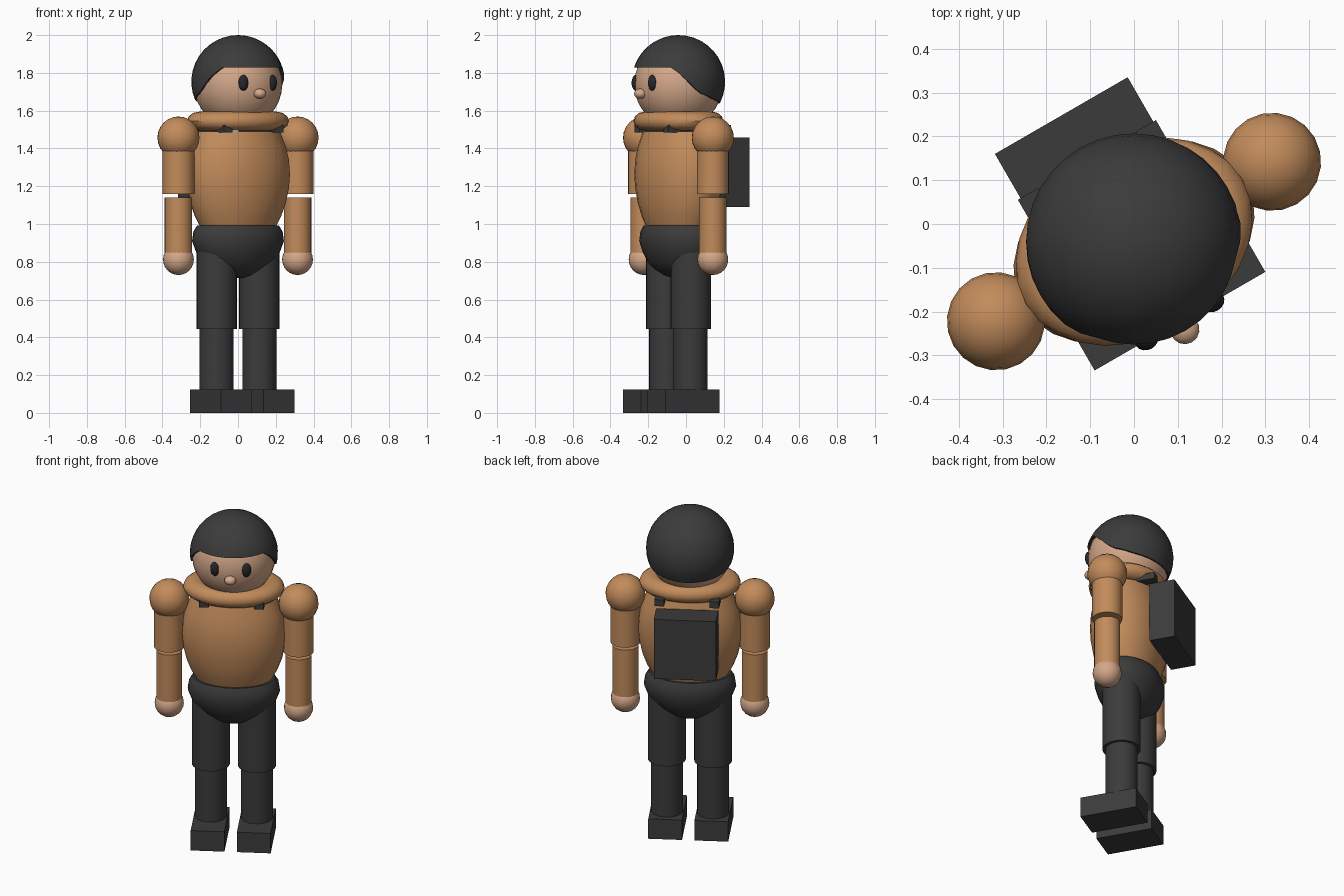
import bpy, bmesh, math
from mathutils import Matrix, Vector

if "Cube" in bpy.data.objects:
    bpy.data.objects.remove(bpy.data.objects["Cube"])

# whole figure is turned 30 degrees about z
BODY = Matrix.Translation((0, -0.04, 0)) @ Matrix.Rotation(math.radians(30), 4, 'Z')


def material(name, rgb):
    m = bpy.data.materials.new(name)
    m.diffuse_color = (*rgb, 1)
    m.use_nodes = True
    m.node_tree.nodes["Principled BSDF"].inputs["Base Color"].default_value = m.diffuse_color
    return m


TAN = material("tan_cloth", (0.54, 0.26, 0.105))
DARK = material("dark_grey", (0.044, 0.044, 0.045))
SKIN = material("skin", (0.66, 0.39, 0.25))
EYE = material("eye_black", (0.02, 0.02, 0.023))


def finish(bm, name, mat, smooth=True):
    bmesh.ops.recalc_face_normals(bm, faces=bm.faces)
    bm.transform(BODY)
    me = bpy.data.meshes.new(name)
    bm.to_mesh(me)
    bm.free()
    me.materials.append(mat)
    ob = bpy.data.objects.new(name, me)
    bpy.context.collection.objects.link(ob)
    if smooth:
        bpy.ops.object.select_all(action='DESELECT')
        ob.select_set(True)
        bpy.context.view_layer.objects.active = ob
        bpy.ops.object.shade_smooth_by_angle(angle=math.radians(40))
    return ob


def ball(name, mat, at, size, seg=20):
    bm = bmesh.new()
    mtx = Matrix.Translation(at) @ Matrix.Diagonal((*size, 1))
    bmesh.ops.create_uvsphere(bm, u_segments=seg, v_segments=seg // 2 + 2, radius=1, matrix=mtx)
    finish(bm, name, mat)


def tube(name, mat, x, r, z0, z1):
    bm = bmesh.new()
    bmesh.ops.create_cone(bm, cap_ends=True, segments=24, radius1=r, radius2=r, depth=z1 - z0,
                          matrix=Matrix.Translation((x, 0, (z0 + z1) / 2)))
    finish(bm, name, mat)


def box(name, mat, lo, hi):
    lo, hi = Vector(lo), Vector(hi)
    bm = bmesh.new()
    bmesh.ops.create_cube(bm, size=1, matrix=Matrix.Translation((lo + hi) / 2)
                          @ Matrix.Diagonal((*(hi - lo), 1)))
    finish(bm, name, mat, False)


def skin_rings(bm, rings, cap=True, wrap=False):
    n = len(rings[0])
    pairs = list(zip(rings, rings[1:])) + ([(rings[-1], rings[0])] if wrap else [])
    for a, b in pairs:
        for i in range(n):
            bm.faces.new((a[i], a[(i + 1) % n], b[(i + 1) % n], b[i]))
    if cap:
        bm.faces.new(rings[0])
        bm.faces.new(rings[-1])


def oval_lathe(name, mat, profile, a, b, seg=28, cap=True, wrap=False):
    """Profile of (scale, z) swept round an oval of half-widths a and b."""
    bm = bmesh.new()
    rings = [[bm.verts.new((a * s * math.cos(t), b * s * math.sin(t), z))
              for t in (2 * math.pi * i / seg for i in range(seg))] for s, z in profile]
    skin_rings(bm, rings, cap, wrap)
    finish(bm, name, mat)


# torso and pelvis
oval_lathe("torso", TAN, [(0.72, 0.98), (0.83, 1.04), (0.92, 1.11), (0.98, 1.19), (1.0, 1.26),
                          (0.98, 1.34), (0.92, 1.41), (0.81, 1.49)], 0.294, 0.21)
oval_lathe("pelvis", DARK, [(0.12, 0.715), (0.38, 0.73), (0.6, 0.76), (0.78, 0.80), (0.91, 0.85),
                            (1.0, 0.91), (0.97, 0.96), (0.89, 0.992)], 0.26, 0.187)

# padded collar ring
collar = []
for k in range(12):
    t = 2 * math.pi * k / 12
    collar.append((0.75 + 0.25 * math.cos(t), 1.545 + 0.05 * math.sin(t)))
oval_lathe("collar", TAN, collar, 0.285, 0.22, cap=False, wrap=True)

# head and face
ball("head", SKIN, (0, 0, 1.74), (0.235, 0.235, 0.235), 28)
ball("nose", SKIN, (0, -0.232, 1.69), (0.034, 0.034, 0.027), 14)

# hair cap: high fringe at the front, sloping down past the ears to the nape
EDGE = [(-0.30, 1.83), (-0.15, 1.83), (-0.02, 1.70), (0.12, 1.655), (0.30, 1.625)]


def hair_edge(y):
    for (y0, z0), (y1, z1) in zip(EDGE, EDGE[1:]):
        if y <= y1:
            return z0 + (z1 - z0) * (y - y0) / (y1 - y0)
    return EDGE[-1][1]


R, CZ, N, ROWS = 0.247, 1.753, 36, 12
bm = bmesh.new()
rings = [[] for _ in range(ROWS + 1)]
for i in range(N):
    phi = 2 * math.pi * i / N
    end = 0.2
    while CZ + R * math.cos(end) > hair_edge(R * math.sin(end) * math.sin(phi)):
        end += 0.01
    for k in range(1, ROWS + 2):
        th = end * min(k, ROWS) / ROWS
        r = R if k <= ROWS else R - 0.035      # last ring turns inward
        rings[k - 1].append(bm.verts.new((r * math.sin(th) * math.cos(phi),
                                          r * math.sin(th) * math.sin(phi),
                                          CZ + R * math.cos(th))))
skin_rings(bm, rings, cap=False)
top = bm.verts.new((0, 0, CZ + R))
for i in range(N):
    bm.faces.new((rings[0][i], rings[0][(i + 1) % N], top))
finish(bm, "hair", DARK)

# backpack
box("backpack", DARK, (-0.175, 0.185, 1.09), (0.175, 0.332, 1.457))

# mirrored parts
for side, s in (("left", -1), ("right", 1)):
    ball(side + "_eye", EYE, (s * 0.087, -0.208, 1.747), (0.028, 0.024, 0.043), 16)
    ax, lx = s * 0.364, s * 0.13
    ball(side + "_shoulder", TAN, (ax, 0, 1.457), (0.112, 0.112, 0.112))
    tube(side + "_upper_arm", TAN, ax, 0.085, 1.16, 1.45)
    tube(side + "_forearm", TAN, ax, 0.073, 0.84, 1.139)
    ball(side + "_hand", SKIN, (ax, 0, 0.812), (0.082, 0.082, 0.082))
    tube(side + "_thigh", DARK, lx, 0.107, 0.445, 0.86)
    tube(side + "_shin", DARK, lx, 0.09, 0.10, 0.46)
    xs = sorted((s * 0.035, s * 0.225))
    box(side + "_foot", DARK, (xs[0], -0.21, 0), (xs[1], 0.12, 0.123))
    xs = sorted((s * 0.128, s * 0.182))
    box(side + "_strap", DARK, (xs[0], -0.165, 1.485), (xs[1], 0.215, 1.525))
